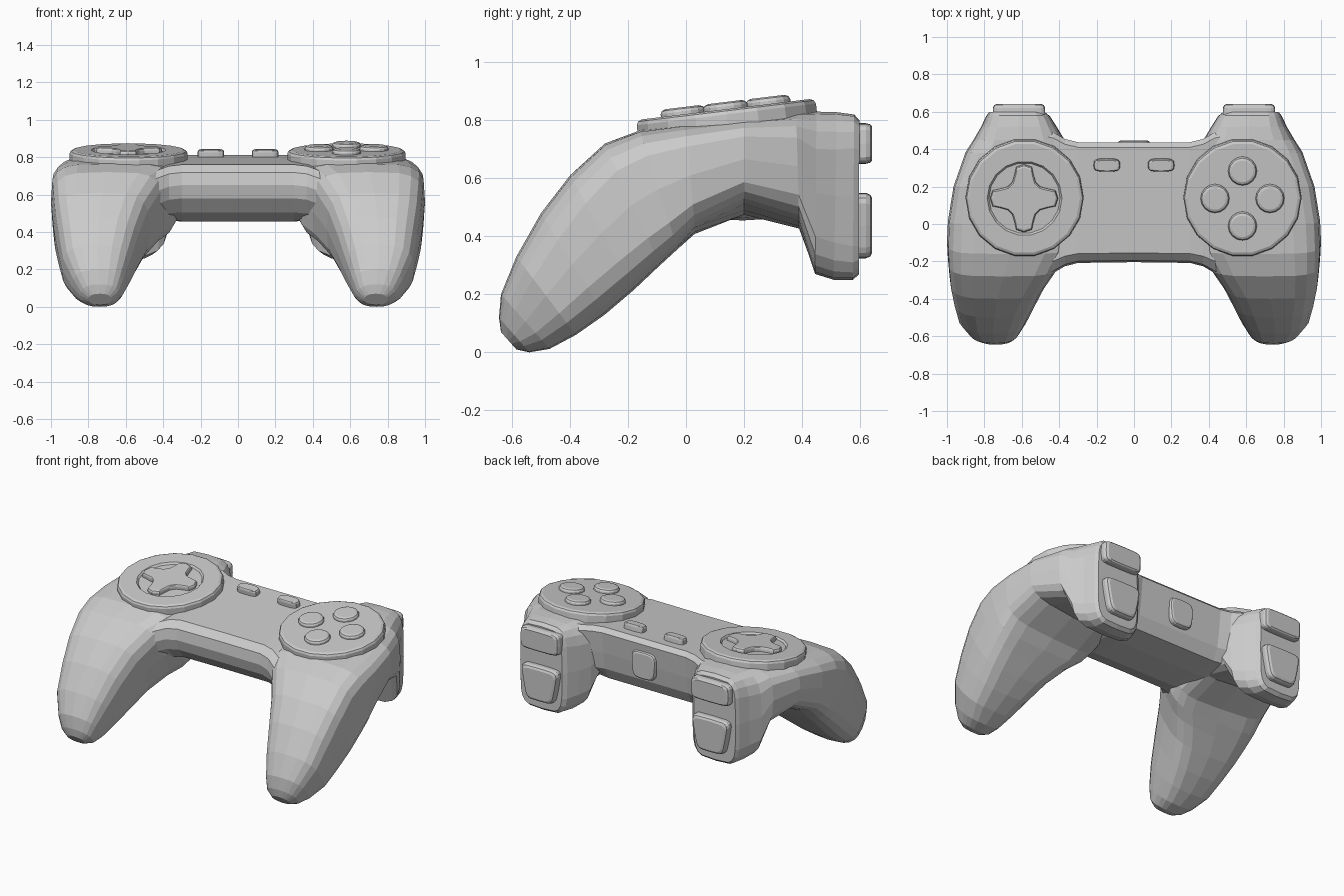
import bpy, bmesh, math
from mathutils import Matrix, Vector

if "Cube" in bpy.data.objects:
    bpy.data.objects.remove(bpy.data.objects["Cube"])


def loft(name, rings, mat=Matrix()):
    """Closed solid through a series of equal-length point rings."""
    bm = bmesh.new()
    vr = [[bm.verts.new(mat @ Vector(p)) for p in ring] for ring in rings]
    for a, b in zip(vr, vr[1:]):
        for i in range(len(a)):
            j = (i + 1) % len(a)
            bm.faces.new((a[i], a[j], b[j], b[i]))
    bm.faces.new(vr[0])
    bm.faces.new(vr[-1])
    bmesh.ops.recalc_face_normals(bm, faces=bm.faces)
    me = bpy.data.meshes.new(name)
    bm.to_mesh(me)
    bm.free()
    ob = bpy.data.objects.new(name, me)
    bpy.context.collection.objects.link(ob)
    return ob


def oval(n, count):
    """Unit superellipse outline."""
    pts = []
    for i in range(count):
        c, s = math.cos(math.tau * i / count), math.sin(math.tau * i / count)
        pts.append((math.copysign(abs(c) ** (2 / n), c), math.copysign(abs(s) ** (2 / n), s)))
    return pts


def lathe(name, profile, mat, count=18):
    return loft(name, [[(r * x, r * y, z) for x, y in oval(2, count)] for r, z in profile], mat)


def pad(name, outline, low, high, bevel, mat):
    """Raised key with a chamfered rim."""
    m = max(abs(v) for p in outline for v in p)
    steps = [(1, low), (1, high - bevel), (1 - .35 * bevel / m, high - .3 * bevel), (1 - bevel / m, high)]
    return loft(name, [[(k * x, k * y, z) for x, y in outline] for k, z in steps], mat)


# Grip sections: top (y, z), bottom (y, z), inner x, outer x, squareness, outer lift
grip = [
    (.598, .80, .596, .268, .475, .775, 5, 0),
    (.58, .82, .575, .25, .45, .79, 4.5, 0),
    (.52, .828, .51, .25, .41, .82, 4, 0),
    (.45, .83, .445, .27, .37, .86, 3.8, 0),
    (.38, .825, .39, .41, .34, .90, 3.8, .05),
    (.20, .807, .20, .455, .32, .965, 4, .07),
    (.0, .785, .03, .395, .31, .995, 4.2, .04),
    (-.16, .765, -.03, .35, .335, 1.0, 4.2, .01),
    (-.28, .72, -.09, .30, .40, .995, 4, 0),
    (-.40, .61, -.18, .215, .475, .985, 3.5, 0),
    (-.50, .48, -.28, .13, .525, .965, 3.1, 0),
    (-.585, .33, -.38, .06, .57, .94, 2.9, 0),
    (-.638, .20, -.47, .012, .61, .885, 2.7, 0),
    (-.645, .12, -.54, .0, .635, .845, 2.4, 0),
    (-.638, .07, -.585, .010, .675, .80, 2.2, 0),
]


def grip_rings(side):
    rings = []
    for ty, tz, by, bz, xi, xo, n, lift in grip:
        ring = []
        for u, v in oval(n, 20):
            k = (v + 1) / 2
            x = (xi + xo) / 2 + u * (xo - xi) / 2
            z = bz + (tz - bz) * k + lift * (u + 1) / 2 * (1 - k)
            ring.append((side * x, by + (ty - by) * k, z))
        rings.append(ring)
    return rings


# Centre bridge: one side profile, flaring into the grips
bridge = [(.41, .812), (.437, .785), (.424, .65), (.408, .54), (.37, .465), (.2, .455), (.0, .46),
          (-.12, .505), (-.185, .58), (-.204, .65), (-.195, .718), (-.155, .76)]
# x, front stretch, front drop, back stretch
flare = [(-.49, 1.5, .06, 1.15), (-.43, 1.28, .03, 1.12), (-.37, 1.11, .008, 1.04), (-.3, 1.02, 0, 1)]
flare += [(0, 1, 0, 1)] + [(-f[0], *f[1:]) for f in reversed(flare)]
rings = []
for x, s, d, b in flare:
    rings.append([(x, y * s, z - d) if y < 0 else (x, y * (b if y > .4 else 1), z + d if z < .5 else z)
                  for y, z in bridge])
body = loft("controller_body", rings)

# Merge both grips with the bridge
for side in (-1, 1):
    part = loft("grip", grip_rings(side))
    part.hide_render = True
    mod = body.modifiers.new("join_grip", 'BOOLEAN')
    mod.operation, mod.solver, mod.object = 'UNION', 'EXACT', part
    bpy.context.view_layer.objects.active = body
    bpy.ops.object.modifier_apply(modifier=mod.name)
    bpy.data.objects.remove(part)

TILT = math.radians(6.9)


def on_top(x, y):
    """Placement on the sloping upper deck."""
    return Matrix.Translation((x, y, .838 + .121 * (y - .135))) @ Matrix.Rotation(TILT, 4, 'X')


# Round button plates; the left one is dished for the direction pad
rim = [(.316, -.08), (.316, -.018), (.310, -.006), (.296, 0)]
lathe("right_plate", rim + [(.1, 0)], on_top(.58, .137))
lathe("left_plate", rim + [(.2, 0), (.19, -.012), (.05, -.012)], on_top(-.585, .137))

# Direction pad
quarter = [(.168, -.042), (.182, 0), (.168, .042), (.13, .05), (.088, .062), (.062, .088), (.05, .13)]
cross = []
for q in range(4):
    c, s = round(math.cos(q * math.pi / 2)), round(math.sin(q * math.pi / 2))
    cross += [(c * x - s * y, s * x + c * y) for x, y in quarter]
pad("direction_pad", cross, -.03, .016, .014, on_top(-.588, .137))

# Four action buttons
for i in range(4):
    a = i * math.pi / 2
    lathe("action_button", [(.077, -.03), (.077, .010), (.071, .020), (.058, .025)],
          on_top(.58 + .147 * math.cos(a), .137 + .147 * math.sin(a)), 16)

# Menu buttons on the bridge
for side in (-1, 1):
    pad("menu_button", [(.071 * x, .034 * y) for x, y in oval(3.5, 16)],
        -.06, -.019, .012, on_top(side * .145, .31))


def on_back(x, y, z):
    return Matrix.Translation((x, y, z)) @ Matrix.Rotation(-math.pi / 2, 4, 'X')


# Shoulder keys and the tapered triggers below them
for side in (-1, 1):
    pad("shoulder_key", [(.14 * x, .07 * y) for x, y in oval(6, 20)],
        -.05, .042, .022, on_back(side * .615, .6, .72))
    pad("trigger_key", [((.118 - .022 * y) * x, .113 * y) for x, y in oval(6, 20)],
        -.05, .042, .022, on_back(side * .615, .6, .437))

# Centre key on the back
pad("back_key", [((.085 - .006 * y) * x, .09 * y) for x, y in oval(4, 20)],
    -.04, .030, .014, on_back(0, .416, .65))
